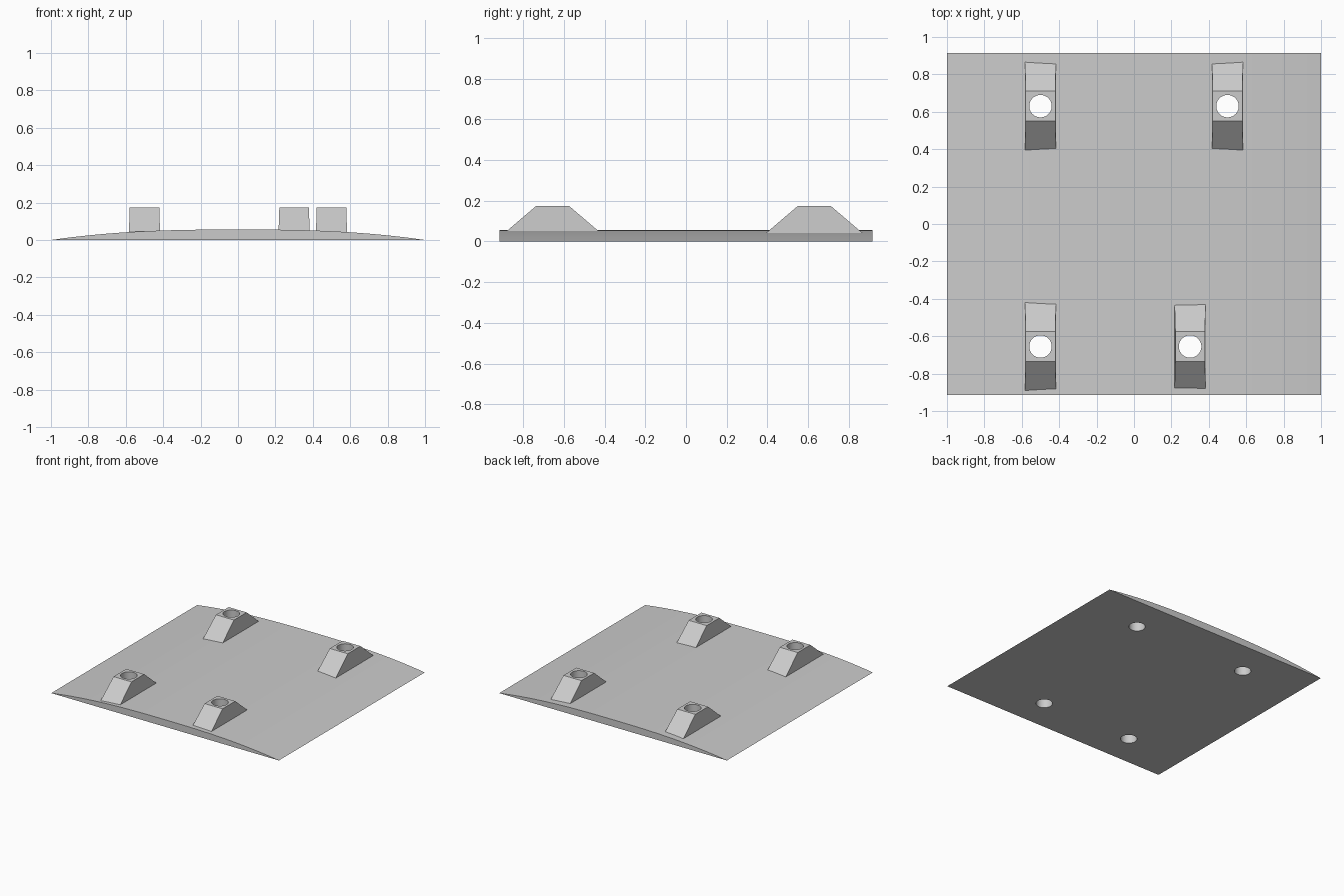
import bpy, bmesh, math

if "Cube" in bpy.data.objects:
    bpy.data.objects.remove(bpy.data.objects["Cube"])

grey = bpy.data.materials.new("light_grey")
grey.diffuse_color = (0.6, 0.6, 0.6, 1)
grey.use_nodes = True
grey.node_tree.nodes["Principled BSDF"].inputs["Base Color"].default_value = grey.diffuse_color

HALF_Y = 0.915
TOP_Z = 0.175
HOLE_R = 0.06
POSTS = {"post_back_left": (-0.5, 0.63), "post_back_right": (0.5, 0.63),
         "post_front_left": (-0.5, -0.655), "post_front_right": (0.3, -0.655)}


def crown(x):
    """Height of the gently domed plate at x."""
    return 0.056 * (1 - abs(x) ** 2.6)


def add_object(name, bm):
    bmesh.ops.recalc_face_normals(bm, faces=bm.faces)
    mesh = bpy.data.meshes.new(name)
    bm.to_mesh(mesh)
    bm.free()
    mesh.materials.append(grey)
    ob = bpy.data.objects.new(name, mesh)
    bpy.context.collection.objects.link(ob)
    return ob


def cut(ob, cutter):
    mod = ob.modifiers.new("hole", 'BOOLEAN')
    mod.operation = 'DIFFERENCE'
    mod.solver = 'EXACT'
    mod.object = cutter


# Domed plate: arched profile extruded along y
bm = bmesh.new()
n = 32
profile = [(-1 + 2 * i / n, crown(-1 + 2 * i / n)) for i in range(n + 1)]
face = bm.faces.new([bm.verts.new((x, -HALF_Y, z)) for x, z in profile])
ext = bmesh.ops.extrude_face_region(bm, geom=[face])
bmesh.ops.translate(bm, vec=(0, 2 * HALF_Y, 0),
                    verts=[v for v in ext["geom"] if isinstance(v, bmesh.types.BMVert)])
plate = add_object("domed_plate", bm)

for name, (cx, cy) in POSTS.items():
    # Hole cutter running through post and plate
    bm = bmesh.new()
    bmesh.ops.create_cone(bm, cap_ends=True, segments=48, radius1=HOLE_R,
                          radius2=HOLE_R, depth=1)
    cutter = add_object(name + "_hole_cutter", bm)
    cutter.location = (cx, cy, 0)
    cutter.hide_render = True
    cutter.hide_viewport = True

    # Sloped post whose foot follows the plate
    bm = bmesh.new()
    bmesh.ops.create_cube(bm, size=2)
    for v in bm.verts:
        sx, sy = v.co.x, v.co.y
        if v.co.z > 0:
            v.co = (cx + sx * 0.079, cy + sy * 0.08, TOP_Z)
        else:
            x = cx + sx * 0.083
            z = crown(x) - 0.002
            v.co = (x, cy + sy * (0.08 + 1.17 * (TOP_Z - z)), z)
    post = add_object(name, bm)
    cut(post, cutter)
    cut(plate, cutter)

# Bake the holes, then smooth the curved surfaces
bpy.context.view_layer.update()
for ob in [plate] + [bpy.data.objects[p] for p in POSTS]:
    bpy.ops.object.select_all(action='DESELECT')
    ob.select_set(True)
    bpy.context.view_layer.objects.active = ob
    for mod in list(ob.modifiers):
        bpy.ops.object.modifier_apply(modifier=mod.name)
    # the arc meets the flat underside at a very shallow edge, so keep the limit small
    bpy.ops.object.shade_smooth_by_angle(angle=math.radians(8))
for p in POSTS:
    bpy.data.objects.remove(bpy.data.objects[p + "_hole_cutter"])
